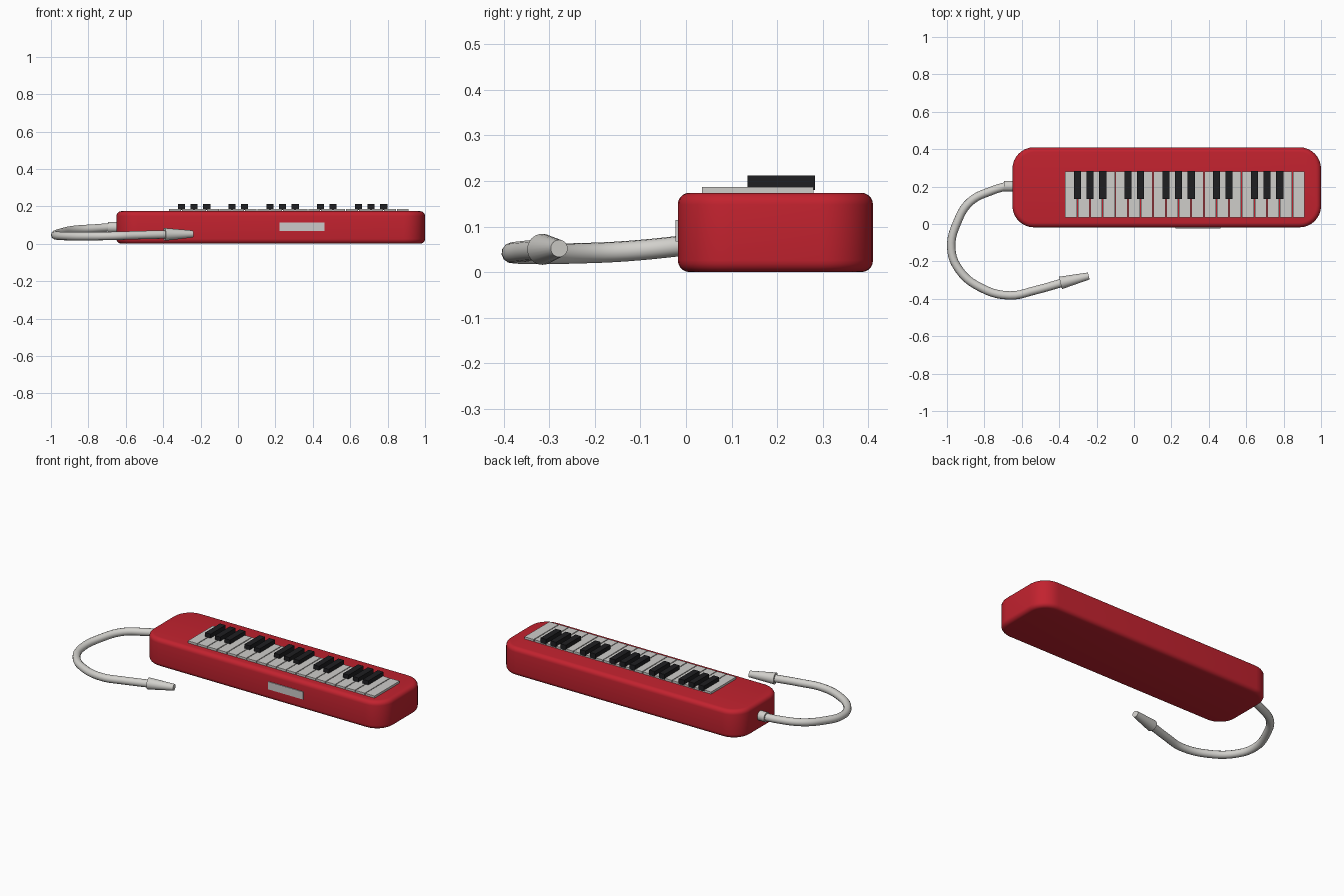
import bpy, bmesh, math
from mathutils import Vector

if "Cube" in bpy.data.objects:
    bpy.data.objects.remove(bpy.data.objects["Cube"])


def material(name, rgb):
    m = bpy.data.materials.new(name)
    m.diffuse_color = (*rgb, 1)
    m.use_nodes = True
    m.node_tree.nodes["Principled BSDF"].inputs["Base Color"].default_value = m.diffuse_color
    return m


RED = material("red", (0.54, 0.016, 0.028))
IVORY = material("ivory", (0.64, 0.63, 0.60))
KEY_WHITE = material("key white", (0.62, 0.61, 0.59))
BLACK = material("black", (0.013, 0.013, 0.015))
GREY = material("plate grey", (0.60, 0.59, 0.58))


def finish(name, bm, mat):
    me = bpy.data.meshes.new(name)
    bmesh.ops.recalc_face_normals(bm, faces=bm.faces)
    bm.to_mesh(me)
    bm.free()
    ob = bpy.data.objects.new(name, me)
    bpy.context.collection.objects.link(ob)
    me.materials.append(mat)
    return ob


def smooth(ob, angle=40):
    bpy.ops.object.select_all(action='DESELECT')
    ob.select_set(True)
    bpy.context.view_layer.objects.active = ob
    bpy.ops.object.shade_smooth_by_angle(angle=math.radians(angle))


def box(name, lo, hi, mat):
    bm = bmesh.new()
    bmesh.ops.create_cube(bm, size=1)
    lo, hi = Vector(lo), Vector(hi)
    for v in bm.verts:
        v.co = (lo + hi) / 2 + v.co * (hi - lo)
    return finish(name, bm, mat)


def cone(name, a, b, r1, r2, mat, segments=24):
    a, b = Vector(a), Vector(b)
    bm = bmesh.new()
    bmesh.ops.create_cone(bm, cap_ends=True, segments=segments,
                          radius1=r1, radius2=r2, depth=(b - a).length)
    rot = (b - a).to_track_quat('Z', 'Y')
    for v in bm.verts:
        v.co = (a + b) / 2 + rot @ v.co
    ob = finish(name, bm, mat)
    smooth(ob)
    return ob


# Body: box with wide vertical corners, then softened rims
body = box("body", (-0.65, -0.018, 0), (1.0, 0.41, 0.174), RED)
bm = bmesh.new()
bm.from_mesh(body.data)
upright = [e for e in bm.edges if abs(e.verts[0].co.z - e.verts[1].co.z) > 0.1]
bmesh.ops.bevel(bm, geom=upright, offset=0.115, segments=8, profile=0.5, affect='EDGES')
rims = [e for e in bm.edges if abs(e.verts[0].co.z - e.verts[1].co.z) < 0.001]
bmesh.ops.bevel(bm, geom=rims, offset=0.026, segments=5, profile=0.5, affect='EDGES')
bm.to_mesh(body.data)
bm.free()
smooth(body)

# Keyboard: 19 white keys, black keys over chosen gaps
X0, PITCH = -0.37, 0.0676
for i in range(19):
    x = X0 + i * PITCH
    box(f"white_key_{i + 1}", (x + 0.002, 0.035, 0.165),
        (x + PITCH - 0.003, 0.28, 0.187), KEY_WHITE)
for k in (1, 2, 3, 5, 6, 8, 9, 10, 12, 13, 15, 16, 17):
    x = X0 + k * PITCH
    box(f"black_key_{k}", (x - 0.019, 0.135, 0.18), (x + 0.019, 0.283, 0.212), BLACK)

# Plate on the front side
box("front_plate", (0.222, -0.0235, 0.067), (0.463, -0.0165, 0.114), GREY)

# Socket where the hose enters the body
cone("hose_socket", (-0.695, 0.202, 0.088), (-0.64, 0.202, 0.088), 0.029, 0.029, IVORY)

# Hose: swept tube along a smooth path
path = [(-0.685, 0.202, 0.088), (-0.76, 0.178, 0.082), (-0.875, 0.12, 0.074),
        (-0.945, 0.01, 0.060), (-0.977, -0.13, 0.046), (-0.935, -0.245, 0.041),
        (-0.82, -0.34, 0.040), (-0.665, -0.382, 0.042), (-0.53, -0.355, 0.046),
        (-0.38, -0.313, 0.050)]
cu = bpy.data.curves.new("hose_path", 'CURVE')
cu.dimensions = '3D'
cu.bevel_depth = 0.0225
cu.bevel_resolution = 4
cu.resolution_u = 5
cu.use_fill_caps = True
sp = cu.splines.new('BEZIER')
sp.bezier_points.add(len(path) - 1)
for p, co in zip(sp.bezier_points, path):
    p.co = co
    p.handle_left_type = p.handle_right_type = 'AUTO'
hose = bpy.data.objects.new("hose", cu)
bpy.context.collection.objects.link(hose)
cu.materials.append(IVORY)
bpy.ops.object.select_all(action='DESELECT')
hose.select_set(True)
bpy.context.view_layer.objects.active = hose
bpy.ops.object.convert(target='MESH')
smooth(bpy.context.view_layer.objects.active)

# Tapered mouthpiece
cone("mouthpiece", (-0.393, -0.315, 0.050), (-0.242, -0.278, 0.052), 0.034, 0.019, IVORY)
